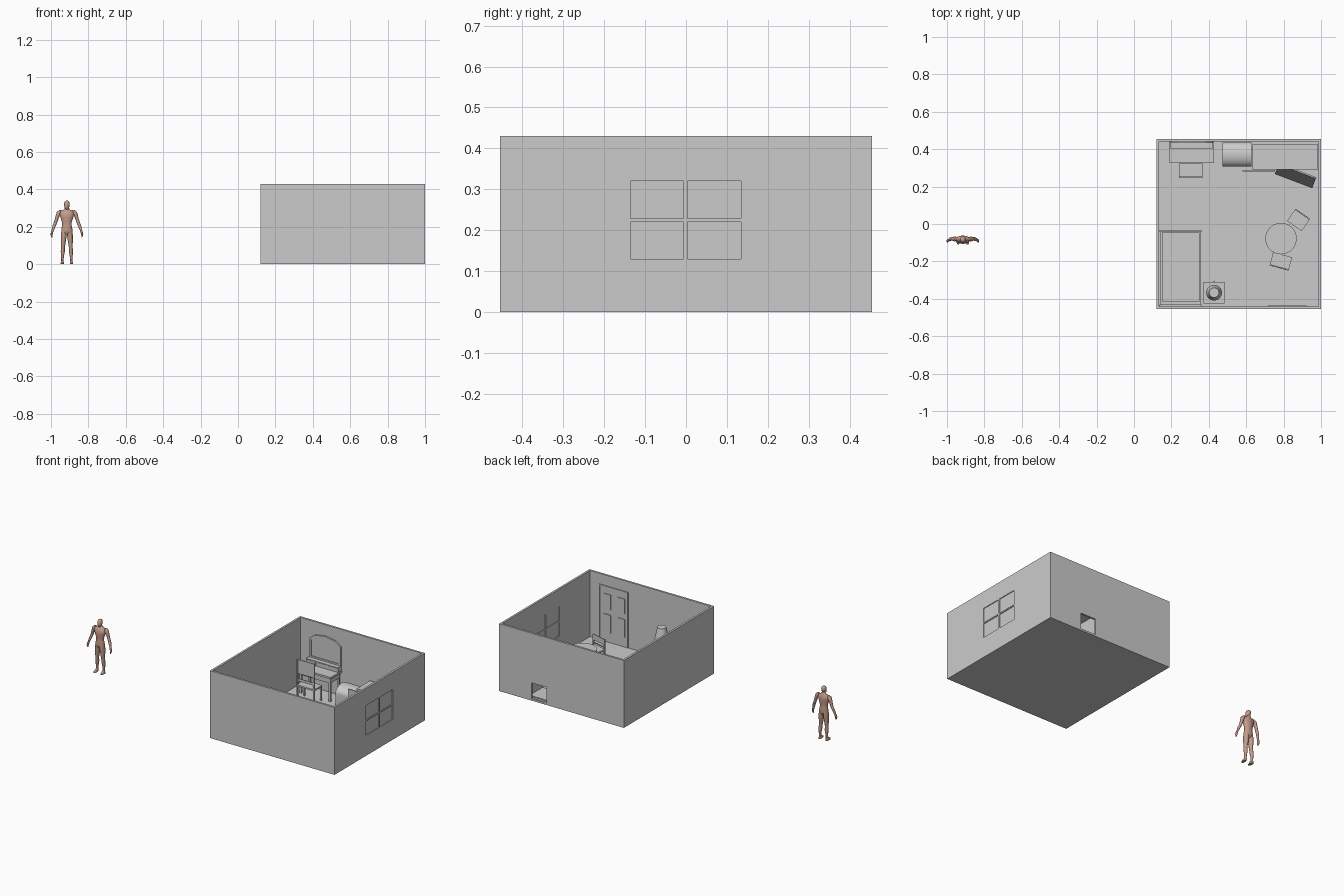
import bpy, bmesh, math
from mathutils import Matrix, Vector

if "Cube" in bpy.data.objects:
    bpy.data.objects.remove(bpy.data.objects["Cube"])

SKIN = bpy.data.materials.new("skin")
SKIN.diffuse_color = (0.55, 0.33, 0.25, 1)
SKIN.use_nodes = True
SKIN.node_tree.nodes["Principled BSDF"].inputs["Base Color"].default_value = SKIN.diffuse_color


def finish(name, bm, M=None, smooth=False, mat=None):
    bmesh.ops.recalc_face_normals(bm, faces=bm.faces)
    if M:
        bm.transform(M)
    me = bpy.data.meshes.new(name)
    bm.to_mesh(me)
    bm.free()
    ob = bpy.data.objects.new(name, me)
    bpy.context.collection.objects.link(ob)
    if mat:
        me.materials.append(mat)
    if smooth:
        bpy.ops.object.select_all(action='DESELECT')
        ob.select_set(True)
        bpy.context.view_layer.objects.active = ob
        bpy.ops.object.shade_smooth_by_angle(angle=math.radians(40))
    return ob


def box(name, x0, x1, y0, y1, z0, z1, M=None):
    bm = bmesh.new()
    bmesh.ops.create_cube(bm, size=1)
    bm.transform(Matrix.Translation(((x0 + x1) / 2, (y0 + y1) / 2, (z0 + z1) / 2))
                 @ Matrix.Diagonal((x1 - x0, y1 - y0, z1 - z0, 1)))
    return finish(name, bm, M)


def loft(name, rings, seg=32, M=None, mat=None):
    """Elliptical rings (x, y, z, rx, ry) skinned into a closed form."""
    bm = bmesh.new()
    loops = []
    for x, y, z, rx, ry in rings:
        loops.append([bm.verts.new((x + rx * math.cos(2 * math.pi * i / seg),
                                    y + ry * math.sin(2 * math.pi * i / seg), z)) for i in range(seg)])
    for a, b in zip(loops, loops[1:]):
        for i in range(seg):
            j = (i + 1) % seg
            bm.faces.new((a[i], a[j], b[j], b[i]))
    bm.faces.new(loops[0])
    bm.faces.new(loops[-1])
    return finish(name, bm, M, True, mat)


def prism(name, profile, depth, to3d, smooth=False):
    """Extrude a 2D profile by a depth vector."""
    bm = bmesh.new()
    f = bm.faces.new([bm.verts.new(to3d(*p)) for p in profile])
    r = bmesh.ops.extrude_face_region(bm, geom=[f])
    bmesh.ops.translate(bm, vec=depth, verts=[v for v in r['geom'] if isinstance(v, bmesh.types.BMVert)])
    return finish(name, bm, None, smooth)


def cut(target, cutter):
    cutter.hide_render = True
    cutter.hide_viewport = True
    cutter.display_type = 'WIRE'
    m = target.modifiers.new("cut", 'BOOLEAN')
    m.object = cutter
    m.operation = 'DIFFERENCE'
    m.solver = 'EXACT'


# Room shell with floor, crawl hole and recessed window panes
room = box("room_shell", .12, 1, -.455, .455, 0, .43)
cut(room, box("interior_cutter", .133, .987, -.442, .442, .008, .6))
cut(room, box("crawl_hole_cutter", .667, .773, .43, .48, .012, .113))
for y0, y1 in ((-.136, -.006), (.004, .134)):
    for z0, z1 in ((.13, .22), (.228, .32)):
        cut(room, box("outer_pane_cutter", .995, 1.05, y0, y1, z0, z1))
        cut(room, box("inner_pane_cutter", .95, .991, y0, y1, z0, z1))

# Panelled door on the inside of the front wall
box("door", .725, .915, -.442, -.439, .008, .355)
for x0, x1 in ((.717, .725), (.915, .923)):
    box("door_jamb", x0, x1, -.442, -.436, .008, .363)
box("door_head", .725, .915, -.442, -.436, .355, .363)
for x0, x1 in ((.738, .79), (.838, .888)):
    for z0, z1 in ((.07, .185), (.22, .315)):
        box("door_panel", x0, x1, -.44, -.435, z0, z1)


def chair(M, w, d, seat, top):
    w, d, t = w / 2, d / 2, .008
    box("chair_seat", -w, w, -d, d, seat - .01, seat, M)
    for s in (-1, 1):
        x0, x1 = sorted((s * w, s * (w - t)))
        box("chair_front_leg", x0, x1, d - t, d, .008, seat - .01, M)
        box("chair_back_post", x0, x1, -d, -d + t, .008, top, M)
    h = top - seat
    box("chair_back_panel", -w, w, -d + .001, -d + t - .001, top - h * .55, top, M)
    box("chair_back_rail", -w, w, -d + .002, -d + t - .002, seat + h * .15, seat + h * .25, M)


def place(x, y, deg):
    return Matrix.Translation((x, y, 0)) @ Matrix.Rotation(math.radians(deg), 4, 'Z')


# Round table and its two chairs, plus the dressing chair
loft("round_table_top", [(.786, -.078, .112, .084, .084), (.786, -.078, .122, .084, .084)], 40)
loft("round_table_pedestal", [(.786, -.078, z, r, r) for z, r in
                              ((.008, .045), (.015, .042), (.022, .012), (.1, .012), (.112, .03))])
chair(place(.785, -.2, -15), .105, .074, .08, .145)
chair(place(.88, .022, 145), .095, .08, .08, .145)
chair(place(.304, .285, 0), .125, .078, .105, .268)

# Dressing table with drawers and arched mirror
box("dressing_table_top", .19, .427, .325, .44, .158, .17)
box("dressing_table_apron", .2, .417, .335, .435, .125, .158)
for x in (.2, .405):
    for y in (.335, .423):
        box("dressing_table_leg", x, x + .012, y, y + .012, .008, .125)
box("dressing_table_riser", .195, .422, .405, .44, .17, .2)
for x in (.2, .275, .35):
    box("riser_drawer", x, x + .067, .402, .406, .174, .196)
arch = [(.2, .2), (.42, .2), (.42, .32), (.385, .348), (.31, .36), (.235, .348), (.2, .32)]
inner = [(.31 + (x - .31) * .87, .275 + (z - .275) * .87) for x, z in arch]
frame = prism("mirror_frame", arch, Vector((0, -.01, 0)), lambda x, z: (x, .442, z))
cut(frame, prism("mirror_cutter", inner, Vector((0, -.02, 0)), lambda x, z: (x, .437, z)))

# Trunk with rounded lid
lid = [(.372 + .065 * math.cos(math.pi * i / 20), .085 + .045 * math.sin(math.pi * i / 20)) for i in range(21)]
prism("trunk", [(.307, .008), (.437, .008)] + lid, Vector((.155, 0, 0)), lambda y, z: (.472, y, z), True)

# Low open cabinet hiding the crawl hole
box("cabinet_top", .634, .985, .291, .425, .157, .167)
for x in (.636, .806, .973):
    box("cabinet_side", x, x + .01, .293, .425, .008, .157)
box("cabinet_base", .636, .983, .293, .425, .008, .014)
box("sliding_door", .58, .755, .28, .288, .01, .155)
# Fallen door leaning into the cabinet
u, n = Vector((.198, -.075, 0)), Vector((.02, .05, .14))
bm = bmesh.new()
base = Vector((.757, .275, .01))
f = bm.faces.new([bm.verts.new(p) for p in (base, base + u, base + u + n, base + n)])
r = bmesh.ops.extrude_face_region(bm, geom=[f])
bmesh.ops.translate(bm, vec=u.cross(n).normalized() * .008,
                    verts=[v for v in r['geom'] if isinstance(v, bmesh.types.BMVert)])
finish("leaning_door", bm)

# Bed
box("bed_frame", .142, .357, -.435, -.037, .03, .065)
box("mattress", .15, .349, -.415, -.046, .06, .09)
box("headboard", .137, .36, -.442, -.43, .008, .15)
box("footboard", .137, .36, -.042, -.032, .008, .09)

# Nightstand with lamp
box("nightstand_body", .378, .478, -.42, -.314, .008, .11)
box("nightstand_top", .372, .484, -.425, -.31, .11, .12)
for z in (.025, .068):
    box("nightstand_drawer", .386, .47, -.315, -.311, z, z + .035)
    loft("drawer_knob", [(.428, -.307, z + .013, .004, .004), (.428, -.307, z + .022, .004, .004)], 12)
loft("lamp_base", [(.428, -.367, z, r, r) for z, r in
                   ((.12, .026), (.127, .024), (.14, .012), (.155, .016), (.175, .007), (.2, .006))])
loft("lamp_shade", [(.428, -.367, .172, .042, .042), (.428, -.367, .248, .026, .026)])

# Standing figure
P = Matrix.Translation((-.915, -.083, 0))


def body(name, rings, s=1):
    loft(name, [(s * x, y, z, rx, ry) for x, y, z, rx, ry in rings], 20, P, SKIN)


body("torso", [(0, 0, .158, .012, .012), (0, 0, .168, .028, .019), (0, 0, .185, .03, .021),
               (0, 0, .205, .026, .018), (0, 0, .225, .026, .018), (0, -.001, .25, .034, .022),
               (0, 0, .27, .04, .021), (0, .002, .284, .034, .016), (0, .003, .292, .016, .011),
               (0, .002, .305, .009, .01)])
body("head", [(0, -.006, .293, .005, .006), (0, -.005, .299, .011, .013), (0, -.003, .312, .014, .017),
              (0, -.001, .325, .015, .018), (0, 0, .334, .012, .014), (0, 0, .34, .004, .005)])
for s in (-1, 1):
    body("arm", [(.036, .003, .289, .006, .007), (.042, .003, .279, .012, .013), (.048, .003, .262, .011, .012),
                 (.055, .004, .24, .009, .01), (.061, .004, .222, .009, .009), (.068, .001, .205, .009, .009),
                 (.076, -.004, .18, .006, .006), (.08, -.006, .168, .006, .008),
                 (.082, -.008, .156, .005, .009), (.08, -.009, .144, .002, .004)], s)
    body("leg", [(.015, 0, .185, .013, .018), (.016, 0, .16, .0155, .019), (.018, 0, .13, .014, .017),
                 (.02, 0, .1, .011, .013), (.021, 0, .088, .01, .012), (.022, .003, .068, .011, .013),
                 (.023, .004, .045, .008, .01), (.024, .004, .022, .006, .008), (.024, .003, .008, .007, .01)], s)
    body("foot", [(.025, -.007, 0, .009, .021), (.025, -.007, .006, .009, .021),
                  (.024, -.002, .014, .007, .013), (.024, .003, .022, .005, .007)], s)
